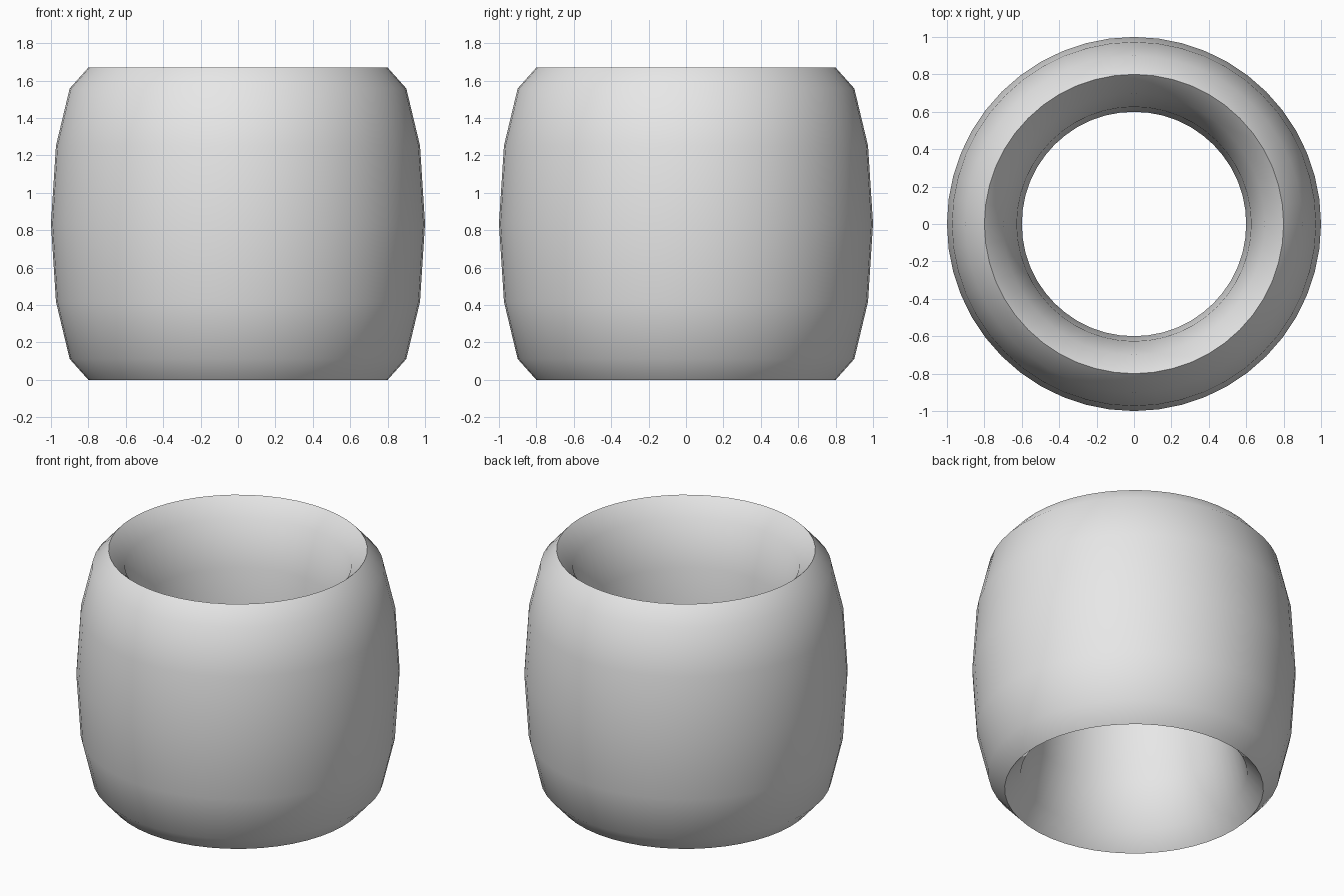
import bpy
import math

cube = bpy.data.objects.get("Cube")
if cube:
    bpy.data.objects.remove(cube, do_unlink=True)

TUBE_RADIUS = 0.2
HEIGHT = 1.67

# Plain grey finish
grey = bpy.data.materials.new("plain_grey")
grey.use_nodes = True
colour = (0.8, 0.8, 0.8, 1)
grey.diffuse_color = colour
grey.node_tree.nodes["Principled BSDF"].inputs["Base Color"].default_value = colour

# Ring band: a torus stretched upwards into a tall sleeve, standing on the ground
bpy.ops.mesh.primitive_torus_add(
    major_radius=1 - TUBE_RADIUS, minor_radius=TUBE_RADIUS,
    major_segments=48, minor_segments=12, location=(0, 0, HEIGHT / 2))
band = bpy.context.object
band.name = "ring_band"
band.scale.z = HEIGHT / (2 * TUBE_RADIUS)
bpy.ops.object.transform_apply(location=True, rotation=False, scale=True)
band.data.materials.append(grey)

# Smooth walls with crisp top and bottom rims
bpy.ops.object.shade_smooth_by_angle(angle=math.radians(40))
